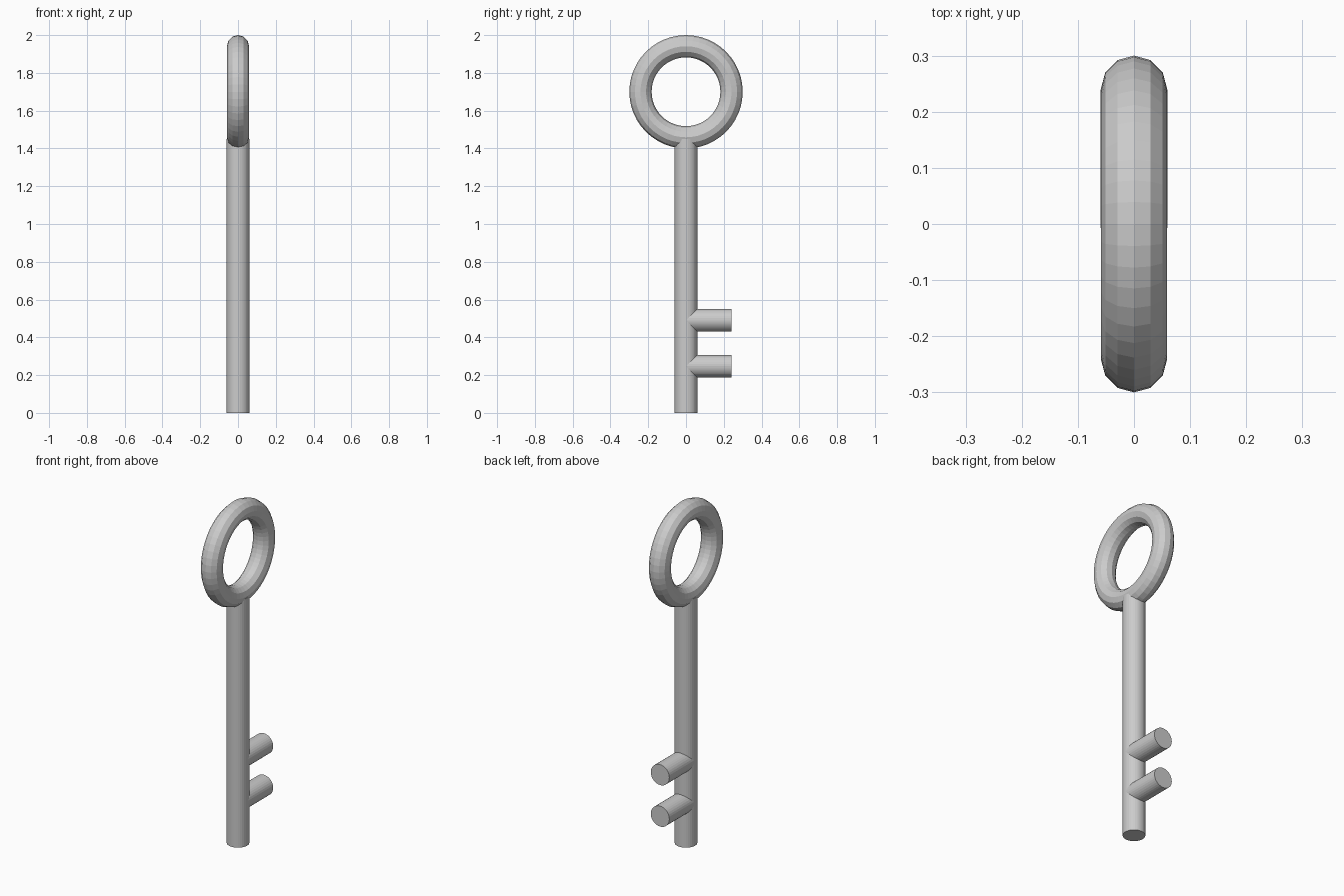
import bpy
from math import pi

if "Cube" in bpy.data.objects:
    bpy.data.objects.remove(bpy.data.objects["Cube"])

R = 0.06


def cylinder(name, length, location, rotation=(0, 0, 0)):
    bpy.ops.mesh.primitive_cylinder_add(vertices=32, radius=R, depth=length,
                                        location=location, rotation=rotation)
    bpy.context.object.name = name


# Long round shaft, ending inside the ring
cylinder("shaft", 1.45, (0, 0, 0.725))

# Two round teeth pointing towards +y
for i, z in enumerate((0.247, 0.49)):
    cylinder(f"tooth_{i + 1}", 0.24, (0, 0.12, z), (pi / 2, 0, 0))

# Faceted ring handle in the y-z plane
bpy.ops.mesh.primitive_torus_add(major_radius=0.241, minor_radius=0.059,
                                 major_segments=48, minor_segments=12,
                                 location=(0, 0, 1.70), rotation=(0, pi / 2, 0))
bpy.context.object.name = "bow_ring"
